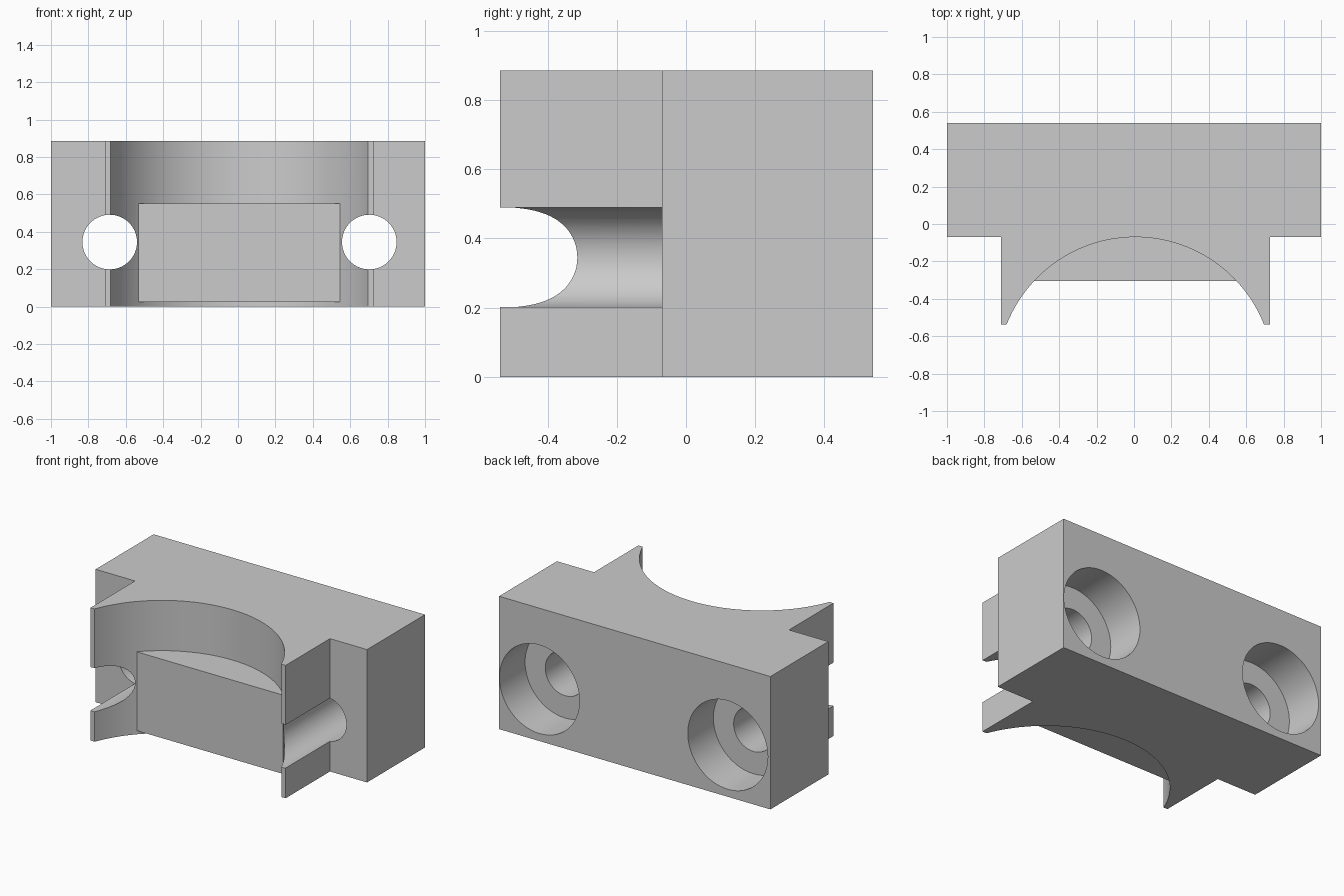
import bpy, bmesh, math
from mathutils import Matrix

if "Cube" in bpy.data.objects:
    bpy.data.objects.remove(bpy.data.objects["Cube"], do_unlink=True)

HEIGHT = 0.885
BACK, SHOULDER, FRONT = 0.54, -0.07, -0.537
BORE_X, BORE_R = 0.007, 0.74
HOLE_Z = 0.345

grey = bpy.data.materials.new("plain grey")
grey.use_nodes = True
grey.diffuse_color = (0.6, 0.6, 0.6, 1)
grey.node_tree.nodes["Principled BSDF"].inputs["Base Color"].default_value = (0.6, 0.6, 0.6, 1)


def make_object(name, bm):
    bmesh.ops.recalc_face_normals(bm, faces=bm.faces)
    mesh = bpy.data.meshes.new(name)
    bm.to_mesh(mesh)
    bm.free()
    mesh.materials.append(grey)
    obj = bpy.data.objects.new(name, mesh)
    bpy.context.collection.objects.link(obj)
    return obj


def extrude_profile(name, points, z0, z1):
    bm = bmesh.new()
    face = bm.faces.new([bm.verts.new((x, y, z0)) for x, y in points])
    top = bmesh.ops.extrude_face_region(bm, geom=[face])["geom"]
    verts = [v for v in top if isinstance(v, bmesh.types.BMVert)]
    bmesh.ops.translate(bm, verts=verts, vec=(0, 0, z1 - z0))
    return make_object(name, bm)


def cylinder_y(name, x, radius, y0, y1):
    bm = bmesh.new()
    matrix = Matrix.Translation((x, (y0 + y1) / 2, HOLE_Z)) @ Matrix.Rotation(math.pi / 2, 4, 'X')
    bmesh.ops.create_cone(bm, cap_ends=True, segments=64, radius1=radius,
                          radius2=radius, depth=y1 - y0, matrix=matrix)
    obj = make_object(name, bm)
    obj.hide_render = True
    return obj


def combine(target, tool, operation):
    mod = target.modifiers.new(operation.title(), 'BOOLEAN')
    mod.object, mod.operation, mod.solver = tool, operation, 'EXACT'
    bpy.context.view_layer.objects.active = target
    bpy.ops.object.modifier_apply(modifier=mod.name)
    bpy.data.objects.remove(tool, do_unlink=True)


# Clamp body: wide block with two prongs around a concave saddle
centre_y = SHOULDER - BORE_R
half_angle = math.acos((FRONT - centre_y) / BORE_R)
steps = 48
arc = []
for i in range(steps + 1):
    a = half_angle * (2 * i / steps - 1)
    arc.append((BORE_X + BORE_R * math.sin(a), centre_y + BORE_R * math.cos(a)))
outline = [(-1, BACK), (-1, SHOULDER), (-0.71, SHOULDER), (-0.71, FRONT)] + arc + [
    (0.727, FRONT), (0.727, SHOULDER), (1, SHOULDER), (1, BACK)]
body = extrude_profile("clamp_body", outline, 0, HEIGHT)

# Flat pad standing out of the saddle
pad = extrude_profile("saddle_pad", [(-0.532, -0.305), (0.546, -0.305),
                                     (0.546, 0.1), (-0.532, 0.1)], 0.025, 0.55)
combine(body, pad, 'UNION')

# Screw holes with counterbores from the back
for x in (-0.686, 0.702):
    combine(body, cylinder_y("hole_cutter", x, 0.146, -1, 1), 'DIFFERENCE')
    combine(body, cylinder_y("counterbore_cutter", x, 0.295, 0.27, 1), 'DIFFERENCE')

# Smooth curved walls, keep crisp edges
bpy.ops.object.select_all(action='DESELECT')
body.select_set(True)
bpy.context.view_layer.objects.active = body
bpy.ops.object.shade_smooth_by_angle(angle=math.radians(30))
